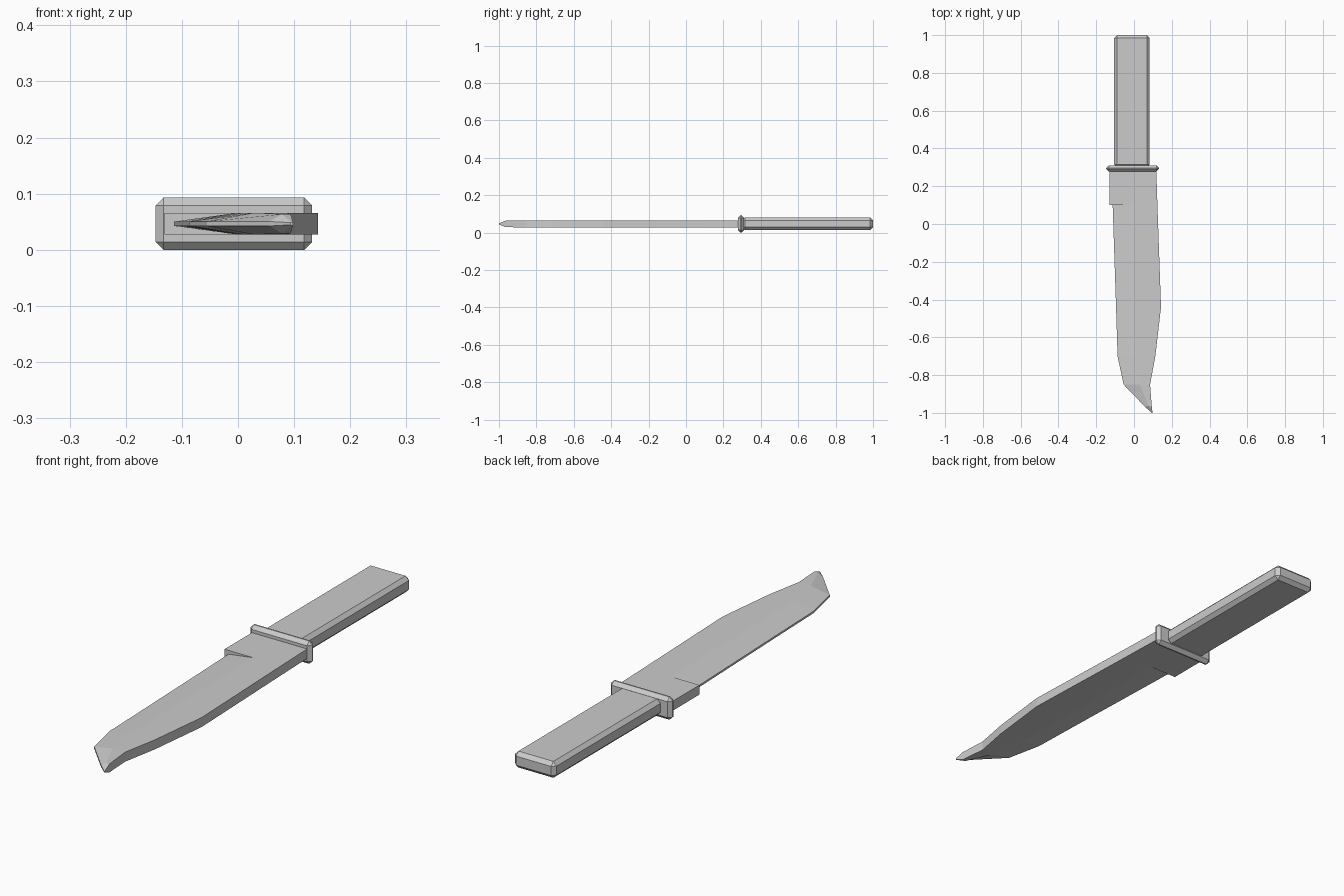
import bpy, bmesh

if "Cube" in bpy.data.objects:
    bpy.data.objects.remove(bpy.data.objects["Cube"])

MID = 0.0465  # height of the knife's centre plane


def chamfered_box(name, x, y, z, bevel):
    bm = bmesh.new()
    bmesh.ops.create_cube(bm, size=1)
    for v in bm.verts:
        for i, (a, b) in enumerate((x, y, z)):
            v.co[i] = a if v.co[i] < 0 else b
    mesh = bpy.data.meshes.new(name)
    bm.to_mesh(mesh)
    bm.free()
    obj = bpy.data.objects.new(name, mesh)
    bpy.context.collection.objects.link(obj)
    mod = obj.modifiers.new("chamfer", 'BEVEL')
    mod.width = bevel
    mod.segments = 1
    mod.limit_method = 'NONE'
    return obj


# Handle and cross guard
chamfered_box("handle", (-0.105, 0.083), (0.30, 1.0), (0.014, 0.081), 0.015)
chamfered_box("guard", (-0.147, 0.132), (0.277, 0.311), (0.0, 0.093), 0.014)

# Blade stations: y, edge x, ridge x, spine x, edge half thickness, body half thickness
T = 0.0195
stations = [
    (0.29, -0.131, 0.0, 0.118, T, T),
    (0.10, -0.131, 0.0, 0.124, T, T),
    (0.10, -0.113, 0.0, 0.124, 0.004, T),
    (-0.44, -0.095, 0.0, 0.143, 0.004, T),
    (-0.70, -0.087, 0.01, 0.113, 0.004, T),
    (-0.85, -0.055, 0.03, 0.085, 0.004, T),
    (-0.965, 0.056, 0.078, 0.094, 0.004, 0.017),
    (-1.0, 0.094, 0.096, 0.098, 0.002, 0.003),
]

# Blade with square ricasso, hollow step, wedge edge and pointed tip
bm = bmesh.new()
rings = []
for y, edge, ridge, spine, te, tb in stations:
    section = [(edge, te), (ridge, tb), (spine, tb),
               (spine, -tb), (ridge, -tb), (edge, -te)]
    rings.append([bm.verts.new((x, y, MID + h)) for x, h in section])
for a, b in zip(rings, rings[1:]):
    for i in range(6):
        j = (i + 1) % 6
        bm.faces.new((a[i], a[j], b[j], b[i]))
bm.faces.new(rings[0])
bm.faces.new(rings[-1])
bmesh.ops.remove_doubles(bm, verts=bm.verts, dist=0.0005)
bmesh.ops.recalc_face_normals(bm, faces=bm.faces)
mesh = bpy.data.meshes.new("blade")
bm.to_mesh(mesh)
bm.free()
bpy.context.collection.objects.link(bpy.data.objects.new("blade", mesh))
